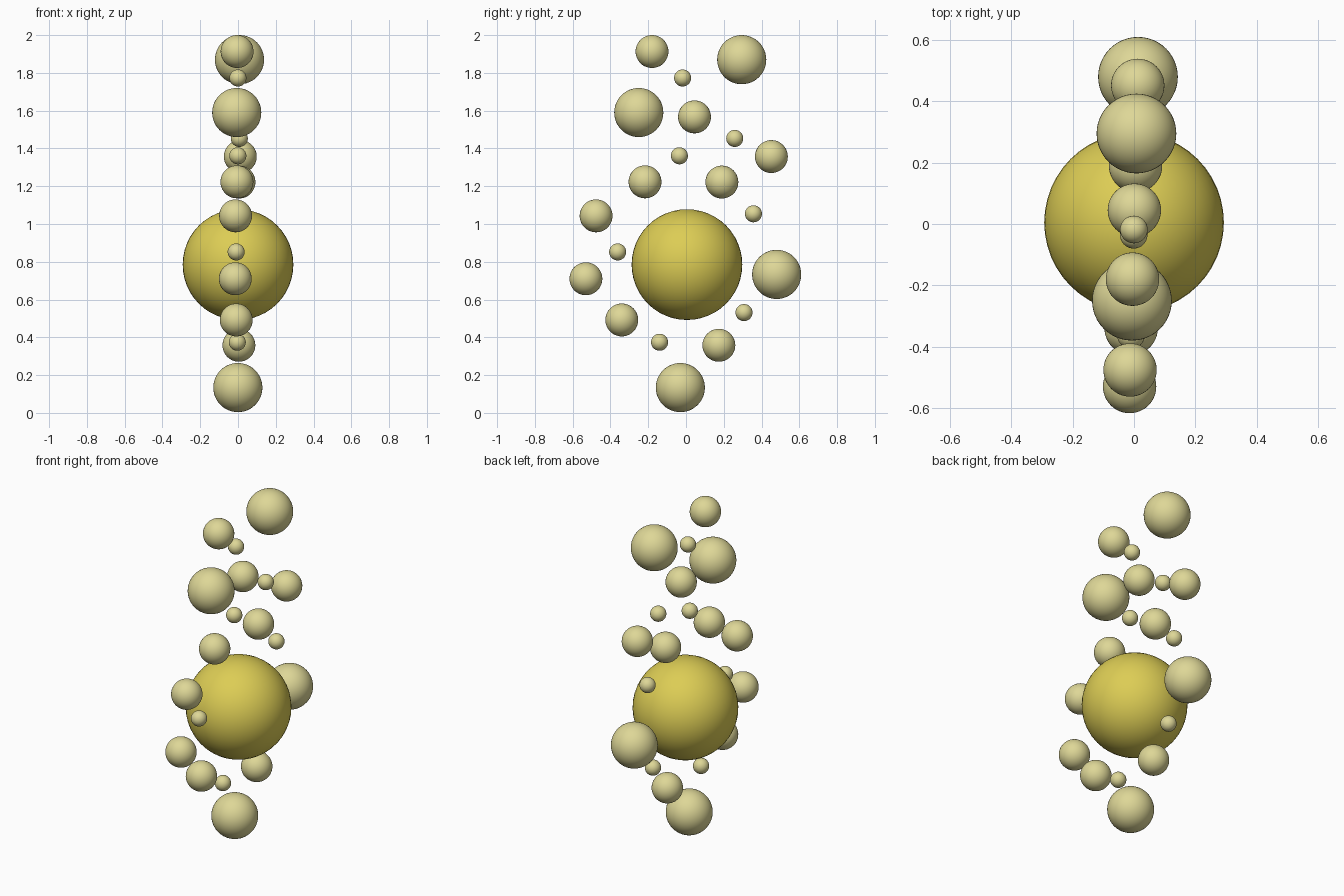
import bpy

cube = bpy.data.objects.get("Cube")
if cube:
    bpy.data.objects.remove(cube, do_unlink=True)


def make_material(name, colour):
    mat = bpy.data.materials.new(name)
    mat.use_nodes = True
    mat.diffuse_color = colour
    bsdf = next(n for n in mat.node_tree.nodes if n.type == "BSDF_PRINCIPLED")
    bsdf.inputs["Base Color"].default_value = colour
    return mat


gold = make_material("golden yellow", (0.72, 0.61, 0.09, 1))
cream = make_material("pale cream yellow", (0.73, 0.68, 0.31, 1))

LEAN = 0.027  # the flat cluster is turned slightly about the vertical axis


def ball(name, y, z, radius, mat):
    bpy.ops.mesh.primitive_uv_sphere_add(
        segments=48, ring_count=24, radius=radius, location=(LEAN * y, y, z))
    obj = bpy.context.object
    obj.name = name
    obj.data.materials.append(mat)
    bpy.ops.object.shade_smooth()


# Central sphere
ball("core_sphere", 0.005, 0.785, 0.293, gold)

# Surrounding bubbles: radius, then (y, z) positions
bubbles = {
    "large_bubble": (0.13, [(0.295, 1.87), (-0.25, 1.59), (0.48, 0.733),
                            (-0.03, 0.134)]),
    "medium_bubble": (0.087, [(-0.18, 1.913), (0.045, 1.567), (0.452, 1.357),
                              (-0.217, 1.223), (0.19, 1.222), (-0.476, 1.043),
                              (-0.53, 0.71), (-0.34, 0.492), (0.174, 0.358)]),
    "small_bubble": (0.045, [(-0.018, 1.773), (0.258, 1.453), (-0.035, 1.361),
                             (0.357, 1.054), (-0.362, 0.852), (0.307, 0.531),
                             (-0.14, 0.374)]),
}
for name, (radius, spots) in bubbles.items():
    for i, (y, z) in enumerate(spots, 1):
        ball(f"{name}_{i}", y, z, radius, cream)
